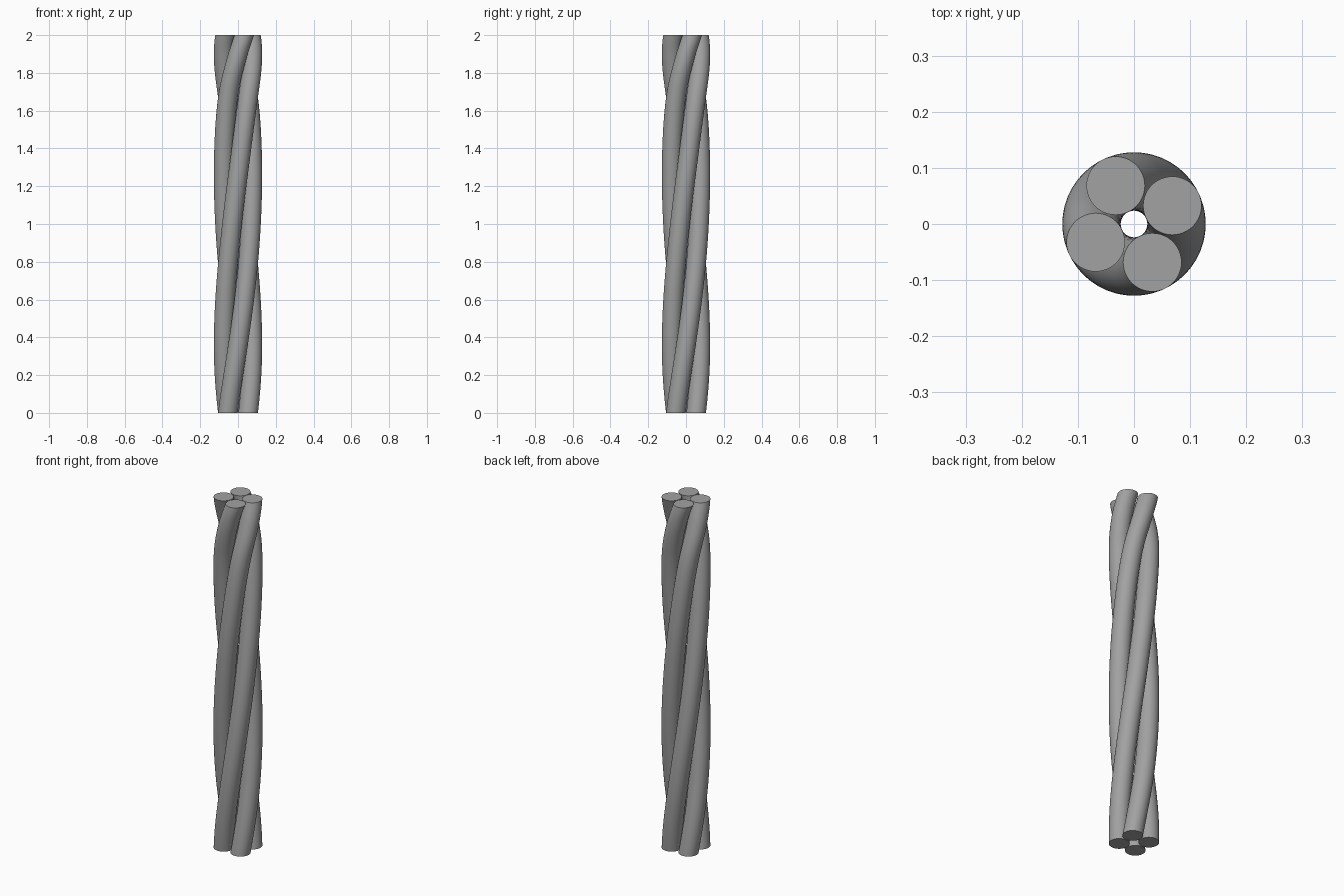
import bpy
import bmesh
from math import sin, cos, radians, tau

if "Cube" in bpy.data.objects:
    bpy.data.objects.remove(bpy.data.objects["Cube"], do_unlink=True)

HEIGHT = 2.0
STRANDS = 4
STRAND_RADIUS = 0.052
HELIX_RADIUS = 0.0757
SIDES = 48
RINGS = 90
# Height and turn in degrees: the twist tightens towards the top
TWIST = [(0, 45), (0.36, 90), (0.79, 135), (1.26, 180), (1.67, 225), (1.9, 270), (2, 295.6)]

grey = bpy.data.materials.new("plain grey")
grey.use_nodes = True
grey.diffuse_color = (0.36, 0.36, 0.36, 1)
grey.node_tree.nodes["Principled BSDF"].inputs["Base Color"].default_value = grey.diffuse_color


def slope(i):
    """Turn rate at a key, from its neighbours."""
    (z0, a0), (z1, a1) = TWIST[max(i - 1, 0)], TWIST[min(i + 1, len(TWIST) - 1)]
    return (a1 - a0) / (z1 - z0)


def turn(z):
    """Smooth twist angle at height z."""
    i = max(k for k in range(len(TWIST) - 1) if TWIST[k][0] <= z)
    (z0, a0), (z1, a1) = TWIST[i], TWIST[i + 1]
    d = z1 - z0
    t = (z - z0) / d
    ease = t * t * (3 - 2 * t)
    bend = d * (slope(i) * t * (1 - t) ** 2 - slope(i + 1) * t * t * (1 - t))
    return radians(a0 + (a1 - a0) * ease + bend)


def make_strand(name, start):
    """Round strand swept along the twist, with flat level ends."""
    bm = bmesh.new()
    rings = []
    for r in range(RINGS + 1):
        z = HEIGHT * r / RINGS
        a = start + turn(z)
        cx, cy = HELIX_RADIUS * cos(a), HELIX_RADIUS * sin(a)
        rings.append([bm.verts.new((cx + STRAND_RADIUS * cos(tau * s / SIDES),
                                    cy + STRAND_RADIUS * sin(tau * s / SIDES), z))
                      for s in range(SIDES)])
    for low, high in zip(rings, rings[1:]):
        for s in range(SIDES):
            n = (s + 1) % SIDES
            bm.faces.new((low[s], low[n], high[n], high[s]))
    bm.faces.new(rings[0][::-1])
    bm.faces.new(rings[-1])
    mesh = bpy.data.meshes.new(name)
    bm.to_mesh(mesh)
    bm.free()
    mesh.materials.append(grey)
    strand = bpy.data.objects.new(name, mesh)
    bpy.context.collection.objects.link(strand)
    return strand


# Four strands twisted around an open centre
bpy.ops.object.select_all(action="DESELECT")
for k in range(STRANDS):
    strand = make_strand(f"twisted_strand_{k + 1}", tau * k / STRANDS)
    strand.select_set(True)
    bpy.context.view_layer.objects.active = strand
bpy.ops.object.shade_smooth_by_angle(angle=radians(40))
